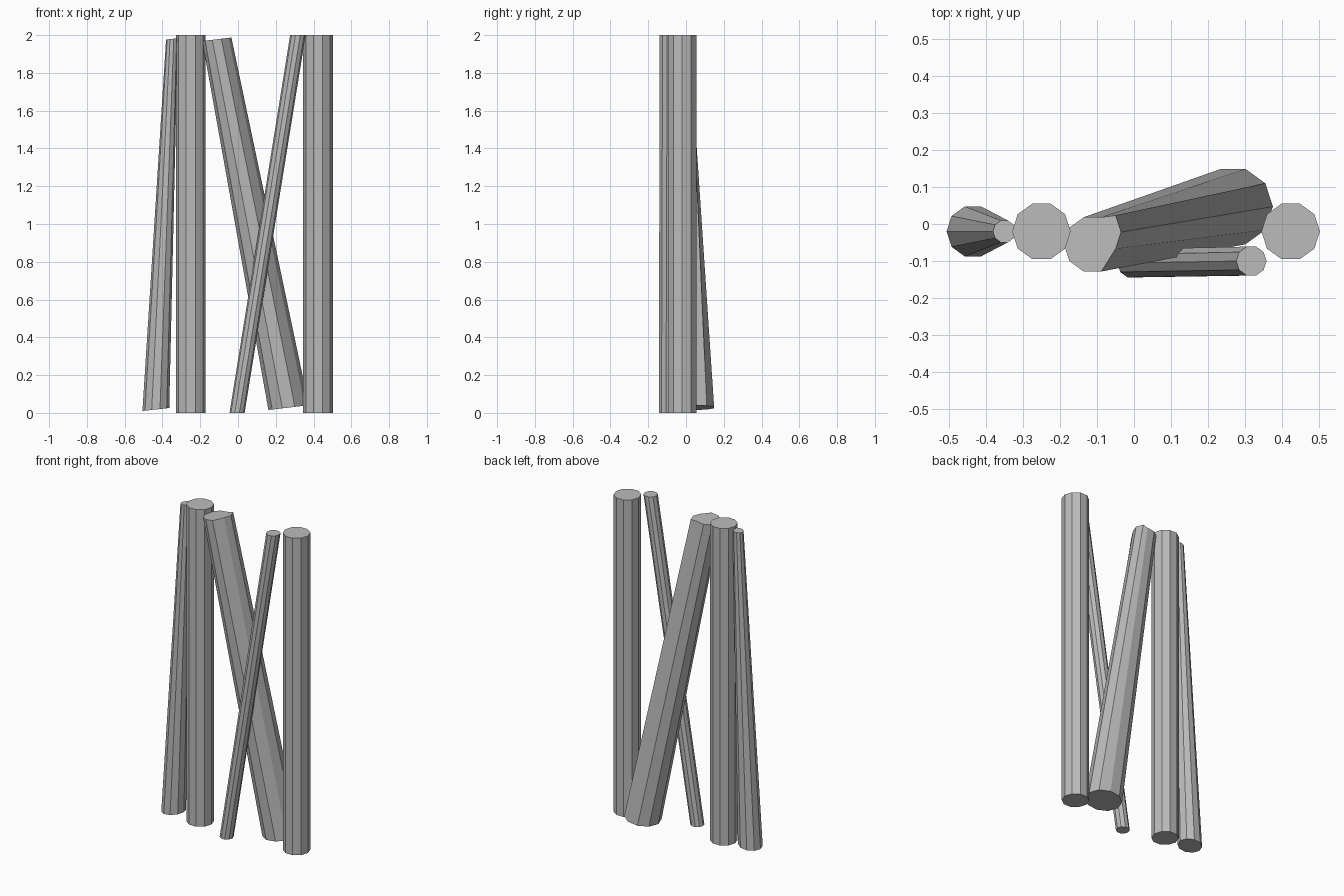
import bpy, bmesh, math

cube = bpy.data.objects.get("Cube")
if cube:
    bpy.data.objects.remove(cube, do_unlink=True)

SIDES = 10
GREY = (0.5, 0.5, 0.5, 1.0)
mat = bpy.data.materials.new("plain grey")
mat.use_nodes = True
mat.diffuse_color = GREY
mat.node_tree.nodes["Principled BSDF"].inputs["Base Color"].default_value = GREY


def post(name, bottom, r_bottom, top, r_top, slope=0.0, skew=0.0):
    """Ten-sided post between two centres; slope tips the caps along x,
    skew shifts the right-hand corners of the top cap backwards."""
    bm = bmesh.new()
    rings = []
    for (cx, cy, cz), r, shift in ((bottom, r_bottom, 0.0), (top, r_top, skew)):
        ring = []
        for i in range(SIDES):
            a = math.tau * i / SIDES
            dx, dy = r * math.cos(a), r * math.sin(a)
            if dx > r / 2:
                dy += shift
            ring.append(bm.verts.new((cx + dx, cy + dy, cz + slope * dx)))
        rings.append(ring)
    low, high = rings
    for i in range(SIDES):
        j = (i + 1) % SIDES
        bm.faces.new((low[i], low[j], high[j], high[i]))
    bm.faces.new(low[::-1])
    bm.faces.new(high)
    bmesh.ops.recalc_face_normals(bm, faces=bm.faces)
    mesh = bpy.data.meshes.new(name)
    bm.to_mesh(mesh)
    bm.free()
    mesh.materials.append(mat)
    obj = bpy.data.objects.new(name, mesh)
    bpy.context.collection.objects.link(obj)
    return obj


# Upright posts
post("right_upright_post", (-0.25, -0.02, 0), 0.079, (-0.25, -0.02, 2), 0.079)
post("left_upright_post", (0.423, -0.02, 0), 0.079, (0.423, -0.02, 2), 0.079)

# Tapered prop leaning on the right upright
post("leaning_prop", (-0.435, -0.02, 0.018), 0.071,
     (-0.35, -0.02, 1.98), 0.031, slope=0.11)

# Thick and thin braces crossing between the uprights
post("thick_brace", (0.268, 0.047, 0.028), 0.107,
     (-0.112, -0.055, 1.978), 0.077, slope=0.12, skew=0.033)
post("thin_brace", (-0.005, -0.106, 0), 0.04, (0.317, -0.1, 2), 0.041)
